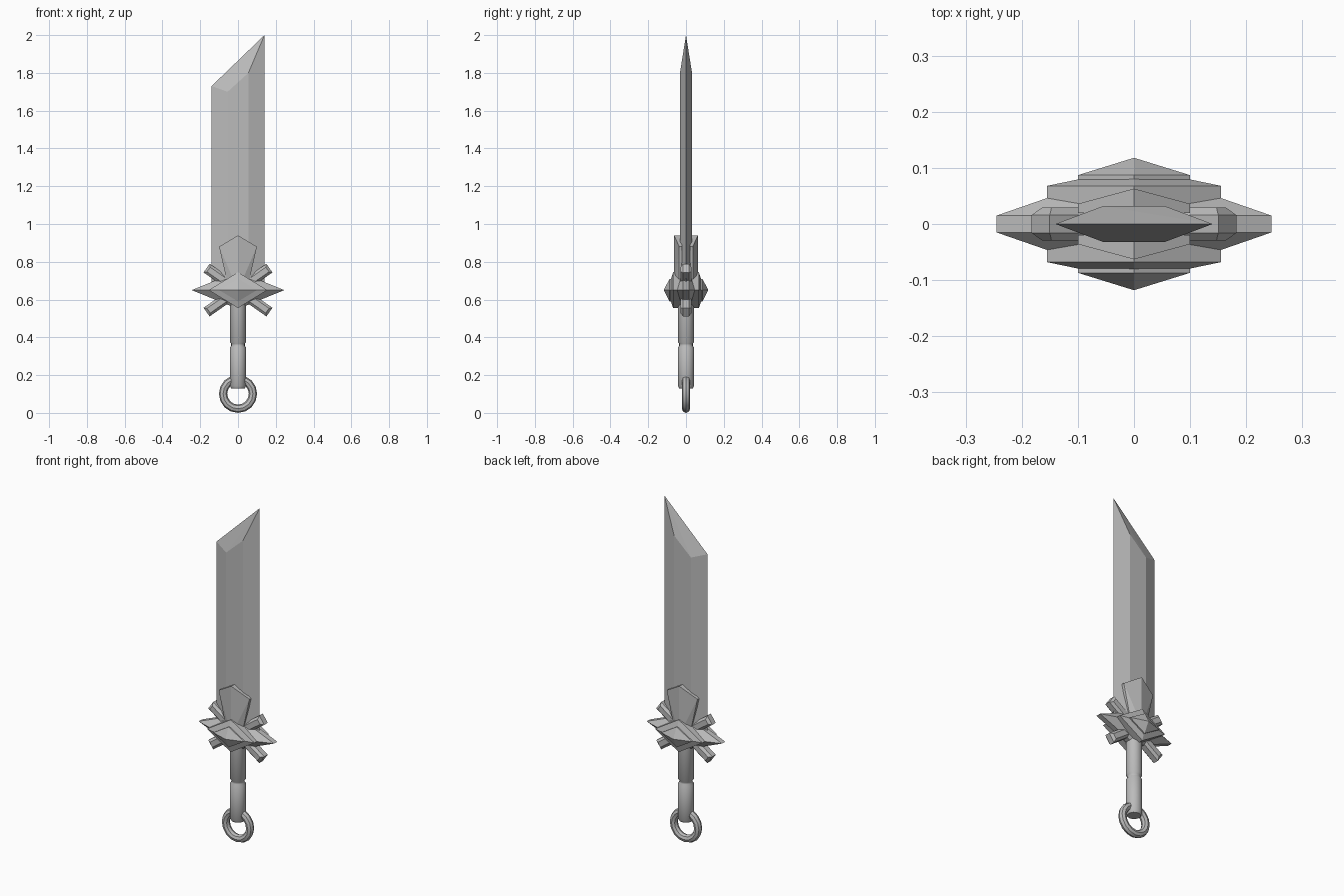
import bpy, bmesh, math
from mathutils import Matrix, Vector

cube = bpy.data.objects.get("Cube")
if cube:
    bpy.data.objects.remove(cube, do_unlink=True)

steel = bpy.data.materials.new("grey_steel")
steel.use_nodes = True
GREY = (0.5, 0.5, 0.5, 1)
steel.diffuse_color = GREY
steel.node_tree.nodes["Principled BSDF"].inputs["Base Color"].default_value = GREY

GUARD_Z = 0.65


def finish(bm, name, smooth=False):
    bmesh.ops.recalc_face_normals(bm, faces=bm.faces)
    mesh = bpy.data.meshes.new(name)
    bm.to_mesh(mesh)
    bm.free()
    mesh.materials.append(steel)
    obj = bpy.data.objects.new(name, mesh)
    bpy.context.collection.objects.link(obj)
    if smooth:
        bpy.ops.object.select_all(action='DESELECT')
        obj.select_set(True)
        bpy.context.view_layer.objects.active = obj
        bpy.ops.object.shade_smooth_by_angle(angle=math.radians(40))
    return obj


def hull(points, name):
    bm = bmesh.new()
    for p in points:
        bm.verts.new(p)
    bmesh.ops.convex_hull(bm, input=bm.verts)
    bmesh.ops.dissolve_limit(bm, angle_limit=0.01, verts=bm.verts, edges=bm.edges)
    return finish(bm, name)


# Blade: flat-sided body with bevelled edges and a slanted, sharpened tip
HALF, FLAT, THICK = 0.14, 0.055, 0.032
blade = [(-HALF, 0, GUARD_Z), (HALF, 0, GUARD_Z), (-HALF, 0, 1.73), (HALF, 0, 2.0)]
for s in (-1, 1):
    for x, top in ((-FLAT, 1.70), (FLAT, 1.80)):
        blade += [(x, s * THICK, GUARD_Z), (x, s * THICK, top)]
hull(blade, "blade")


# Guard: stacked diamonds, each with a thin rim and a pyramid face
def diamond(name, half_x, half_z, rim, apex, back, side):
    pts = [(0, side * apex, GUARD_Z)]
    for y in (back, rim):
        for s in (-1, 1):
            pts += [(s * half_x, side * y, GUARD_Z), (0, side * y, GUARD_Z + s * half_z)]
    hull(pts, name)


for label, side in (("front", -1), ("back", 1)):
    diamond(label + "_guard_base", 0.245, 0.1, 0.015, 0.1, 0, side)
    diamond(label + "_guard_middle", 0.155, 0.095, 0.068, 0.1, 0.03, side)
    diamond(label + "_guard_boss", 0.1, 0.06, 0.087, 0.118, 0.06, side)

    # Ridged crest plate rising over the blade
    crest = []
    for y in (0.02, 0.063):
        crest += [(0, side * y, 0.94), (0, side * y, GUARD_Z)]
    for s in (-1, 1):
        for y in (0.02, 0.036):
            crest += [(s * 0.1, side * y, 0.88), (s * 0.048, side * y, GUARD_Z)]
    hull(crest, label + "_crest")

# Crossed bevelled bars behind the guard
for label, s in (("rising_bar", -1), ("falling_bar", 1)):
    bm = bmesh.new()
    bmesh.ops.create_cube(bm, size=1)
    bmesh.ops.scale(bm, vec=(0.406, 0.058, 0.056), verts=bm.verts)
    long_edges = [e for e in bm.edges if abs(e.verts[0].co.y - e.verts[1].co.y) < 0.01]
    bmesh.ops.bevel(bm, geom=long_edges, offset=0.013, segments=1, affect='EDGES')
    bmesh.ops.transform(bm, verts=bm.verts, matrix=Matrix.Translation((0, 0, GUARD_Z))
                        @ Matrix.Rotation(s * math.radians(35), 4, 'Y'))
    finish(bm, label)

# Handle: turned profile with a groove
profile = [(0, 0.13), (0.036, 0.13), (0.043, 0.142), (0.043, 0.345), (0.036, 0.355),
           (0.036, 0.366), (0.043, 0.376), (0.043, 0.62), (0, 0.62)]
bm = bmesh.new()
verts = [bm.verts.new((r, 0, z)) for r, z in profile]
edges = [bm.edges.new(pair) for pair in zip(verts, verts[1:])]
bmesh.ops.spin(bm, geom=verts + edges, cent=(0, 0, 0), axis=(0, 0, 1),
               angle=math.tau, steps=16)
bmesh.ops.remove_doubles(bm, verts=bm.verts, dist=0.0005)
finish(bm, "handle", True)

# Pommel ring
bm = bmesh.new()
MAJOR, MINOR, SIDES = 0.079, 0.022, 8
loop = [bm.verts.new((MAJOR + MINOR * math.cos(a), MINOR * math.sin(a), 0))
        for a in (math.tau * i / SIDES for i in range(SIDES))]
edges = [bm.edges.new((loop[i], loop[i - 1])) for i in range(SIDES)]
bmesh.ops.spin(bm, geom=loop + edges, cent=(0, 0, 0), axis=(0, 1, 0),
               angle=math.tau, steps=16)
bmesh.ops.remove_doubles(bm, verts=bm.verts, dist=0.0005)
bmesh.ops.translate(bm, vec=Vector((0, 0, MAJOR + MINOR)), verts=bm.verts)
finish(bm, "pommel_ring", True)
